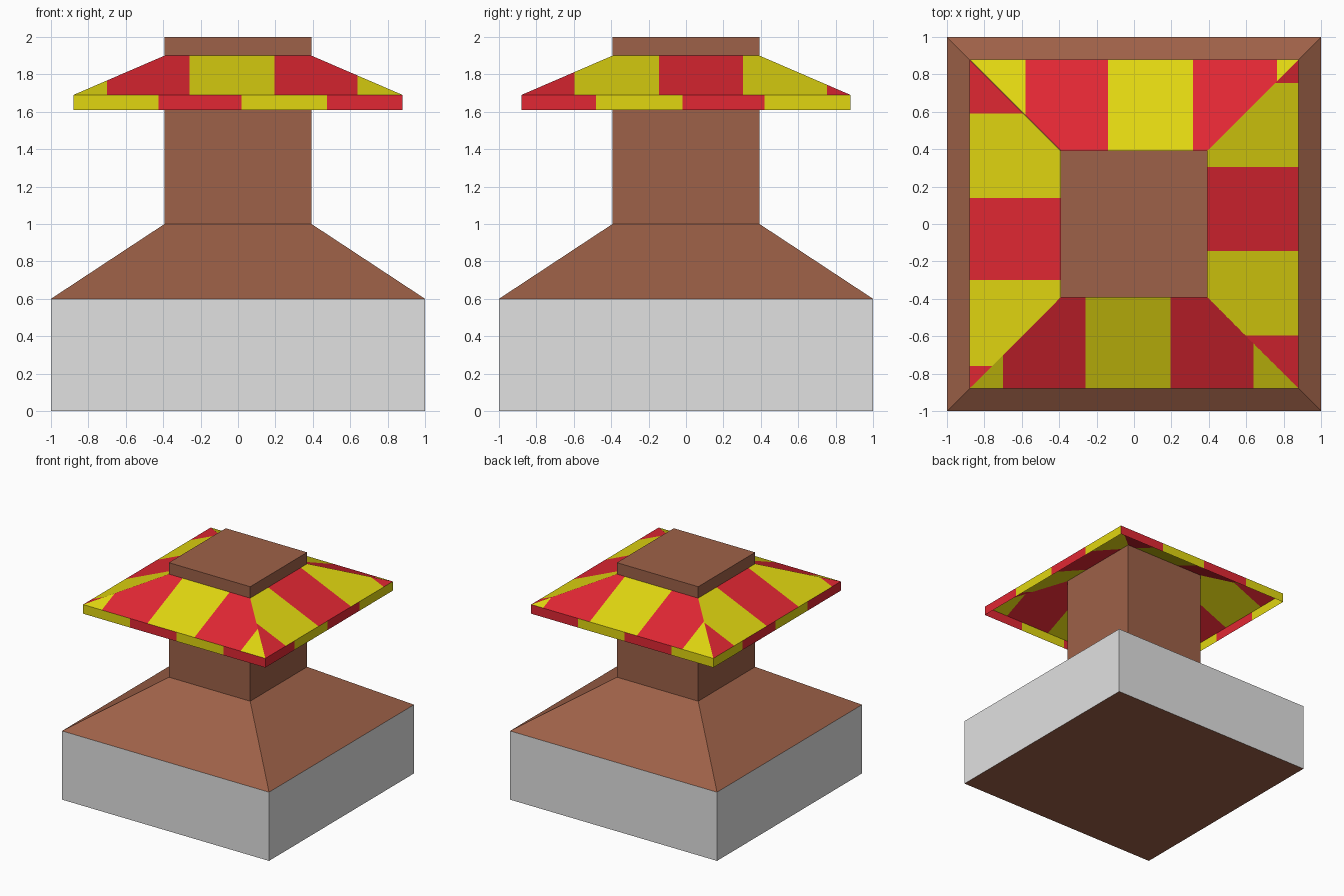
import bpy, bmesh, math
from mathutils import Matrix, Vector

if "Cube" in bpy.data.objects:
    bpy.data.objects.remove(bpy.data.objects["Cube"])


def material(name, srgb):
    lin = [((c / 255 + 0.055) / 1.055) ** 2.4 if c > 10 else c / 255 / 12.92 for c in srgb]
    m = bpy.data.materials.new(name)
    m.diffuse_color = (*lin, 1)
    m.use_nodes = True
    m.node_tree.nodes["Principled BSDF"].inputs["Base Color"].default_value = m.diffuse_color
    return m


GREY = material("light_grey", (225, 225, 225))
BROWN = material("brown", (158, 97, 72))
YELLOW = material("yellow", (225, 214, 16))
RED = material("red", (225, 39, 51))


def finish(name, bm, mats):
    me = bpy.data.meshes.new(name)
    bm.to_mesh(me)
    bm.free()
    for m in mats:
        me.materials.append(m)
    ob = bpy.data.objects.new(name, me)
    bpy.context.collection.objects.link(ob)
    return ob


# Body: square rings lofted from the plinth up to the column top
bm = bmesh.new()
profile = [(1, 0), (1, 0.6), (0.393, 1.0), (0.393, 2.0)]
rings = [[bm.verts.new((sx * r, sy * r, z)) for sx, sy in ((-1, -1), (1, -1), (1, 1), (-1, 1))]
         for r, z in profile]
for lo, hi in zip(rings, rings[1:]):
    for i in range(4):
        j = (i + 1) % 4
        bm.faces.new((lo[i], lo[j], hi[j], hi[i]))
bm.faces.new(rings[0][::-1])
bm.faces.new(rings[-1])
# Grey on the plinth walls, brown elsewhere
for f in bm.faces:
    f.material_index = 1 if 0.01 < f.calc_center_median().z < 0.6 else 0
finish("plinth_and_column", bm, [BROWN, GREY])


def striped_panel(name, turn, lower, upper, cuts, first):
    """Front-facing panel cut into vertical stripes, turned to its side."""
    bm = bmesh.new()
    (r0, z0), (r1, z1) = lower, upper
    bm.faces.new([bm.verts.new(p) for p in
                  ((-r0, -r0, z0), (r0, -r0, z0), (r1, -r1, z1), (-r1, -r1, z1))])
    for x in cuts:
        bmesh.ops.bisect_plane(bm, geom=bm.verts[:] + bm.edges[:] + bm.faces[:],
                               plane_co=(x, 0, 0), plane_no=(1, 0, 0))
    for f in bm.faces:
        x = sum((v.co for v in f.verts), Vector()).x / len(f.verts)
        f.material_index = (first + sum(x > c for c in cuts)) % 2
    bm.transform(Matrix.Rotation(turn * math.pi / 2, 4, 'Z'))
    finish(name, bm, [YELLOW, RED])


# Canopy: four sloping panels and the rim hanging below them
# side, slope cuts, slope first colour, rim cuts, rim first colour
sides = [
    ("front", (-0.70, -0.26, 0.195, 0.64), 0, (-0.425, 0.02, 0.475), 0),
    ("right", (-0.595, -0.145, 0.305, 0.755), 1, (-0.48, -0.02, 0.42), 1),
    ("back", (-0.765, -0.315, 0.14, 0.58), 0, (-0.425, 0.02, 0.475), 1),
    ("left", (-0.59, -0.14, 0.30, 0.76), 1, (-0.48, -0.02, 0.42), 0),
]
for turn, (side, s_cuts, s_first, r_cuts, r_first) in enumerate(sides):
    striped_panel(f"canopy_slope_{side}", turn, (0.88, 1.69), (0.393, 1.9), s_cuts, s_first)
    striped_panel(f"canopy_rim_{side}", turn, (0.88, 1.61), (0.88, 1.69), r_cuts, r_first)
